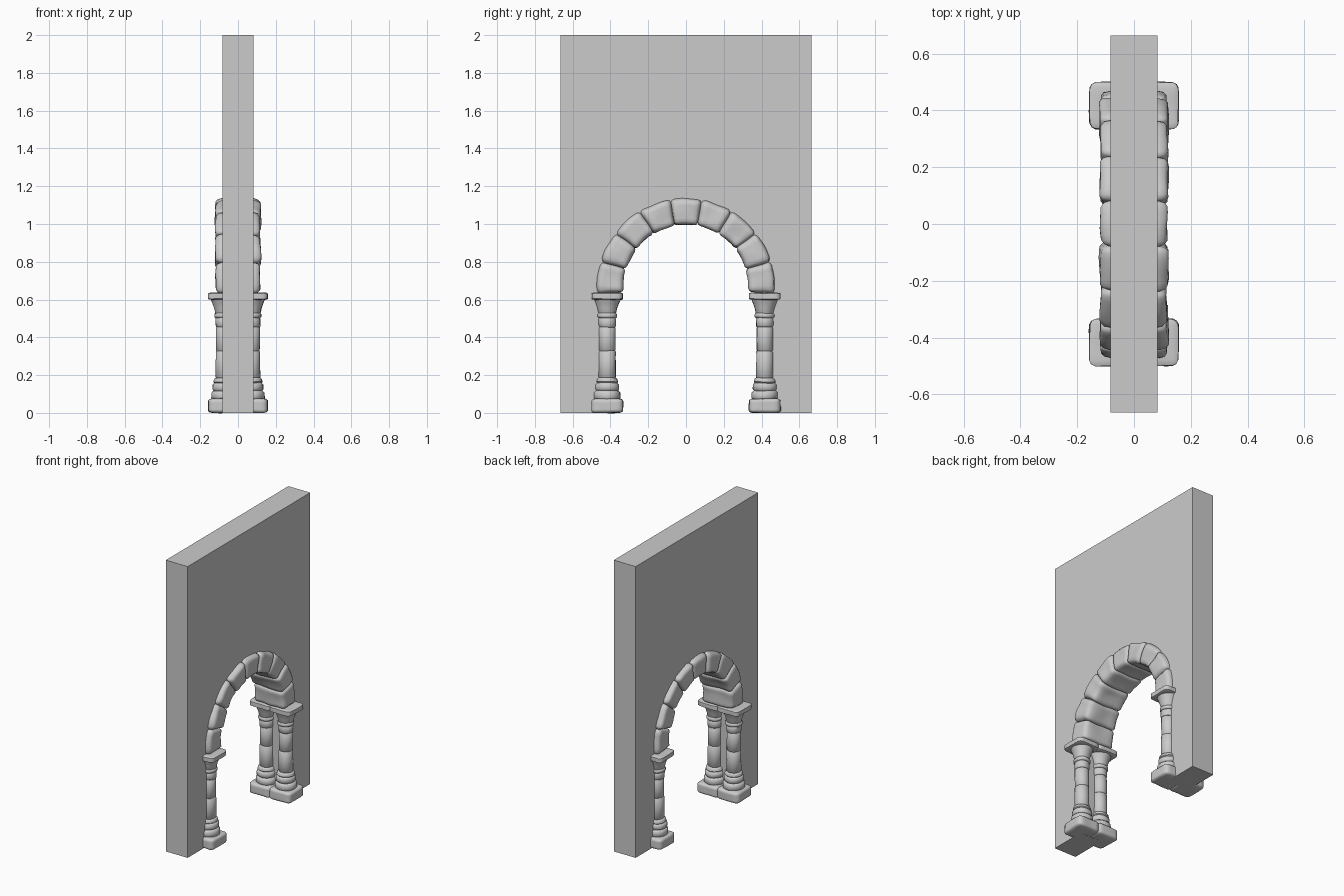
import bpy, bmesh, math
from mathutils import Vector, noise

if "Cube" in bpy.data.objects:
    bpy.data.objects.remove(bpy.data.objects["Cube"])


def material(name, value):
    m = bpy.data.materials.new(name)
    m.use_nodes = True
    colour = (value, value, value, 1)
    m.diffuse_color = colour
    m.node_tree.nodes["Principled BSDF"].inputs["Base Color"].default_value = colour
    return m


STONE = material("grey stone", 0.6)


def finish(name, bm, smooth=True):
    bmesh.ops.recalc_face_normals(bm, faces=bm.faces)
    mesh = bpy.data.meshes.new(name)
    bm.to_mesh(mesh)
    bm.free()
    mesh.materials.append(STONE)
    for p in mesh.polygons:
        p.use_smooth = smooth
    ob = bpy.data.objects.new(name, mesh)
    bpy.context.collection.objects.link(ob)
    if smooth:
        for other in bpy.context.selected_objects:
            other.select_set(False)
        bpy.context.view_layer.objects.active = ob
        ob.select_set(True)
        bpy.ops.object.shade_smooth_by_angle(angle=math.radians(50))
    return ob


def weather(bm, amount, scale=14):
    """Wobble the surface so the stone looks hand cut."""
    for v in bm.verts:
        v.co += noise.noise_vector(v.co * scale) * amount


def rounded_block(radius):
    """Unit-cube grid with rounded edges is shaped by the caller's mapping."""
    bm = bmesh.new()
    bmesh.ops.create_cube(bm, size=1)
    bmesh.ops.subdivide_edges(bm, edges=bm.edges, cuts=7, use_grid_fill=True)
    for v in bm.verts:
        core = Vector([max(-0.5 + radius, min(0.5 - radius, c)) for c in v.co])
        off = v.co - core
        if off.length > 0:
            v.co = core + off.normalized() * min(radius, max(abs(c) for c in off))
    return bm


def block(name, centre, size, radius):
    bm = rounded_block(radius)
    for v in bm.verts:
        v.co = Vector([c + a * s for c, a, s in zip(centre, v.co, size)])
    weather(bm, 0.003)
    return finish(name, bm)


def lathe(name, centre, profile, sides=28):
    bm = bmesh.new()
    rings = []
    for z, r in profile:
        rings.append([bm.verts.new((centre[0] + r * math.cos(math.tau * i / sides),
                                    centre[1] + r * math.sin(math.tau * i / sides), z))
                      for i in range(sides)])
    for low, high in zip(rings, rings[1:]):
        for i in range(sides):
            j = (i + 1) % sides
            bm.faces.new((low[i], low[j], high[j], high[i]))
    bm.faces.new(rings[0][::-1])
    bm.faces.new(rings[-1])
    weather(bm, 0.003)
    return finish(name, bm)


def course(z0, z1, r0, r1, soft=0.006):
    """One stone of a column, with softened rims."""
    return [(z0, r0 - soft), (z0 + soft, r0), ((z0 + z1) / 2, (r0 + r1) / 2),
            (z1 - soft, r1), (z1, r1 - soft)]


# Wall with an arched doorway
CENTRE_Z = 0.665
OPENING = 0.415
outline = [(-0.665, 0), (-0.665, 2), (0.665, 2), (0.665, 0), (OPENING, 0)]
outline += [(OPENING * math.cos(math.pi * i / 32),
             CENTRE_Z + OPENING * math.sin(math.pi * i / 32)) for i in range(33)]
outline.append((-OPENING, 0))
bm = bmesh.new()
face = bm.faces.new([bm.verts.new((-0.083, y, z)) for y, z in outline])
extruded = bmesh.ops.extrude_face_region(bm, geom=[face])
bmesh.ops.translate(bm, vec=(0.166, 0, 0),
                    verts=[g for g in extruded["geom"] if isinstance(g, bmesh.types.BMVert)])
finish("wall", bm, smooth=False)

# Wedge stones of the arch
STONES = 9
START = math.radians(-4)
STEP = (math.pi - 2 * START) / STONES
for n in range(STONES):
    bm = rounded_block(0.14)
    middle = START + (n + 0.5) * STEP
    for v in bm.verts:
        angle = middle + v.co.y * STEP * 1.01
        radius = 0.401 + v.co.z * 0.137
        depth = 0.232 + 0.008 * (n % 2)
        v.co = Vector((v.co.x * depth, radius * math.cos(angle),
                       CENTRE_Z + radius * math.sin(angle)))
    weather(bm, 0.007, 11)
    finish(f"arch_stone_{n + 1}", bm)

# Paired columns on both sides of the doorway
profile = (course(0.068, 0.117, 0.07, 0.069, 0.01)
           + course(0.117, 0.158, 0.063, 0.062, 0.008)
           + course(0.158, 0.185, 0.058, 0.054)
           + course(0.185, 0.328, 0.046, 0.045, 0.004)
           + course(0.328, 0.455, 0.044, 0.044, 0.004)
           + course(0.455, 0.503, 0.046, 0.047, 0.004)
           + course(0.503, 0.528, 0.053, 0.053)
           + [(0.53, 0.048), (0.555, 0.053), (0.58, 0.062), (0.61, 0.074)])
for y, hand in ((-0.417, "front"), (0.417, "back")):
    for x, side in ((-0.076, "right"), (0.076, "left")):
        label = f"{hand}_{side}"
        block(f"{label}_base", (x, y, 0.038), (0.164, 0.168, 0.076), 0.17)
        lathe(f"{label}_column", (x * 0.95, y), profile)
        block(f"{label}_capital_slab", (x, y, 0.618), (0.162, 0.166, 0.038), 0.15)
